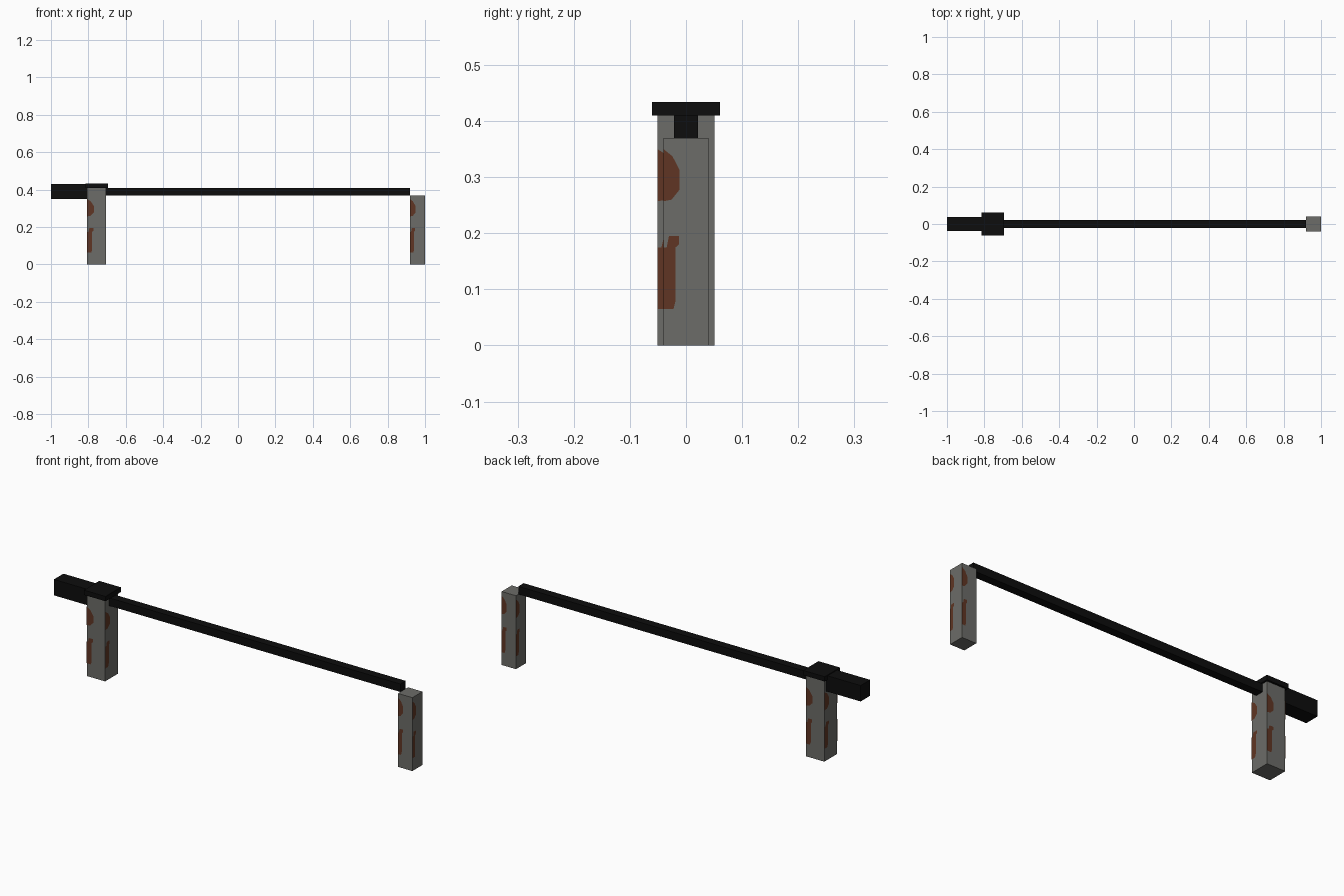
import bpy
import bmesh
from mathutils import Vector

if "Cube" in bpy.data.objects:
    bpy.data.objects.remove(bpy.data.objects["Cube"])


def material(name, rgb):
    m = bpy.data.materials.new(name)
    m.diffuse_color = (*rgb, 1)
    m.use_nodes = True
    m.node_tree.nodes["Principled BSDF"].inputs["Base Color"].default_value = m.diffuse_color
    return m


GREY = material("weathered_grey", (0.150, 0.150, 0.138))
RUST = material("rust_brown", (0.115, 0.036, 0.017))
BLACK = material("black_metal", (0.004, 0.004, 0.004))


def finish(bm, name, mats):
    mesh = bpy.data.meshes.new(name)
    bm.to_mesh(mesh)
    bm.free()
    for m in mats:
        mesh.materials.append(m)
    obj = bpy.data.objects.new(name, mesh)
    bpy.context.collection.objects.link(obj)
    return obj


def box(name, x, y, z, mat):
    """Box from (min, max) ranges."""
    bm = bmesh.new()
    bmesh.ops.create_cube(bm, size=1)
    for v in bm.verts:
        v.co = Vector([r[0] if c < 0 else r[1] for c, r in zip(v.co, (x, y, z))])
    return finish(bm, name, [mat])


# Rust outlines: (fraction across the face from its left edge, height)
PATCHES = [
    [(0, .257), (.18, .260), (.36, .278), (.36, .312), (.20, .337), (0, .350)],
    [(0, .065), (.22, .065), (.27, .080), (.27, .175), (.34, .180),
     (.34, .195), (.12, .195), (.07, .175), (0, .175)],
]


def rust(name, cx, half):
    """Thin rust patches at the left edge of each of the four post sides."""
    bm = bmesh.new()
    for normal in ((0, -1), (1, 0), (0, 1), (-1, 0)):
        n = Vector((*normal, 0))
        right = Vector((0, 0, 1)).cross(n)
        for patch in PATCHES:
            bm.faces.new([bm.verts.new(Vector((cx, 0, z)) + n * (half + 0.001)
                                       + right * half * (2 * u - 1))
                          for u, z in patch])
    finish(bm, name, [RUST])


# Posts with rust
for side, cx, half, h in (("pivot", -0.756, 0.051, 0.41), ("rest", 0.96, 0.04, 0.37)):
    box(side + "_post", (cx - half, cx + half), (-half, half), (0, h), GREY)
    rust(side + "_post_rust", cx, half)

# Barrier arm, counterweight and pivot cap
box("barrier_arm", (-0.71, 0.92), (-0.021, 0.021), (0.37, 0.41), BLACK)
box("counterweight", (-1.0, -0.80), (-0.038, 0.038), (0.35, 0.43), BLACK)
box("pivot_cap", (-0.816, -0.696), (-0.061, 0.061), (0.41, 0.434), BLACK)
